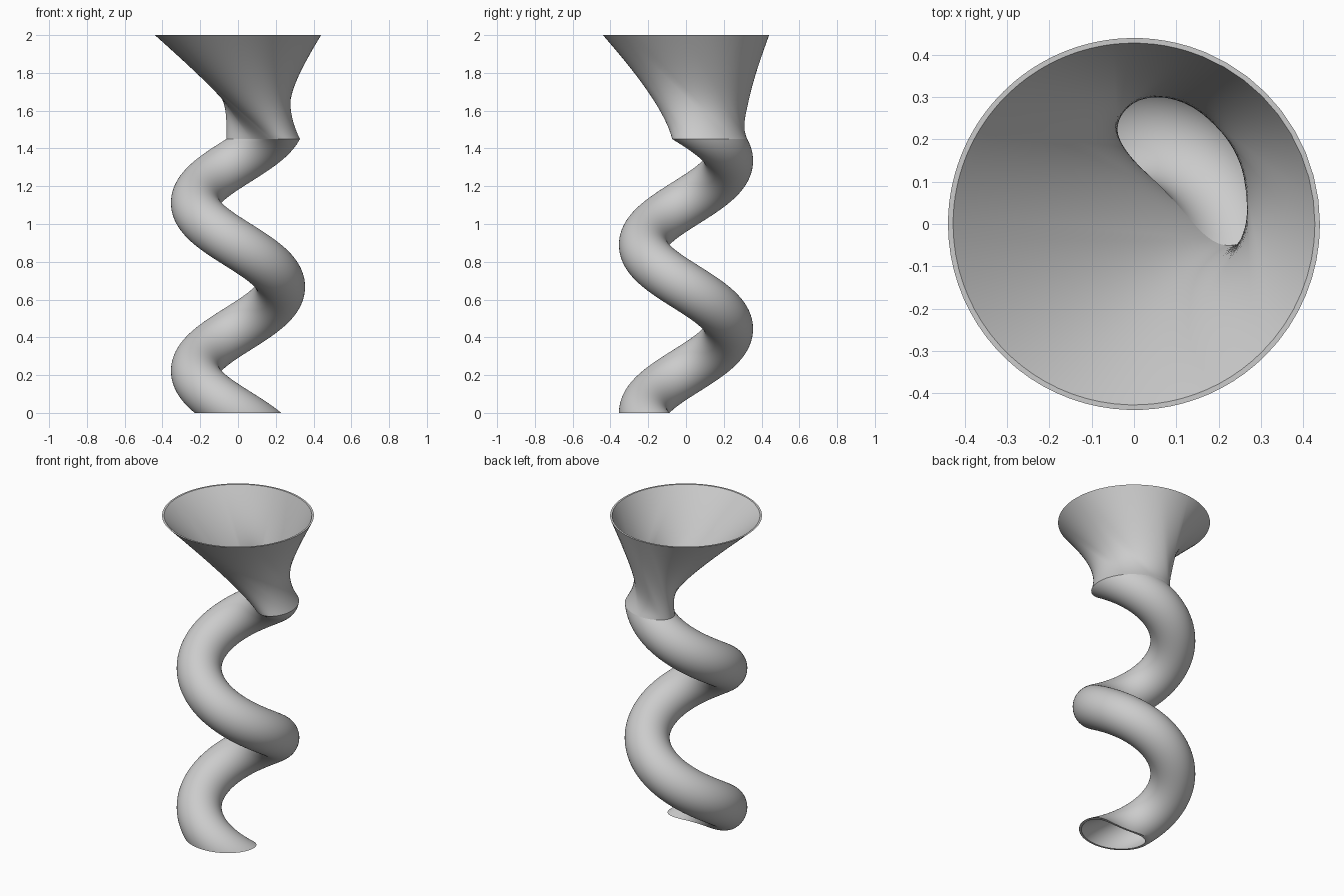
import bpy
import bmesh
from math import sin, cos, atan2, pi, radians

cube = bpy.data.objects.get("Cube")
if cube:
    bpy.data.objects.remove(cube, do_unlink=True)

COIL_R, TUBE_R, WALL = 0.225, 0.13, 0.012
PITCH, JOINT_Z, TOP_Z, RIM_R = 0.89, 1.45, 2.0, 0.44
SIDES, TUBE_STEPS, FUNNEL_STEPS = 96, 150, 24
RISE = PITCH / (2 * pi)
SLOPE = atan2(RISE, COIL_R)

# Where each angle round the tube meets the funnel rim (degrees)
RIM_MAP = [(-40, -90), (0, -45), (30, 0), (65, 70), (90, 95), (180, 138), (247, 180), (320, 270)]


def rim_angle(a):
    d = a if a <= 320 else a - 360
    for (a0, b0), (a1, b1) in zip(RIM_MAP, RIM_MAP[1:]):
        if a0 <= d <= a1:
            return radians(b0 + (b1 - b0) * (d - a0) / (a1 - a0))


def tube_point(deg, z, r):
    """Point where a coiled round tube crosses the level z."""
    a = radians(deg)
    turn = -pi / 2 - (z - r * sin(a) * cos(SLOPE)) / RISE
    out, along = COIL_R + r * cos(a), -r * sin(a) * sin(SLOPE)
    return (out * cos(turn) + along * sin(turn), out * sin(turn) - along * cos(turn), z)


ANGLES = [360 * i / SIDES for i in range(SIDES)]


def tube_ring(z, r):
    return [tube_point(d, z, r) for d in ANGLES]


def funnel_ring(f, r, rim):
    ring = []
    for d in ANGLES:
        x, y, z = tube_point(d, JOINT_Z, r)
        b = rim_angle(d)
        ring.append((x + (rim * cos(b) - x) * f, y + (rim * sin(b) - y) * f,
                     z + (TOP_Z - z) * f))
    return ring


def skin(name, rings, mat):
    bm = bmesh.new()
    loops = [[bm.verts.new(p) for p in ring] for ring in rings]
    for low, high in zip(loops, loops[1:]):
        for j in range(SIDES):
            k = (j + 1) % SIDES
            bm.faces.new((low[j], low[k], high[k], high[j]))
    mesh = bpy.data.meshes.new(name)
    bm.to_mesh(mesh)
    bm.free()
    mesh.materials.append(mat)
    obj = bpy.data.objects.new(name, mesh)
    bpy.context.collection.objects.link(obj)
    bpy.ops.object.select_all(action='DESELECT')
    obj.select_set(True)
    bpy.context.view_layer.objects.active = obj
    bpy.ops.object.shade_smooth_by_angle(angle=radians(40))


grey = bpy.data.materials.new("plain grey")
grey.use_nodes = True
colour = (0.6, 0.6, 0.6, 1)
grey.diffuse_color = colour
for node in grey.node_tree.nodes:
    if node.type == 'BSDF_PRINCIPLED':
        node.inputs["Base Color"].default_value = colour

# Hollow coiled tube: inner wall down, bottom lip, outer wall up
levels = [JOINT_Z * i / TUBE_STEPS for i in range(TUBE_STEPS + 1)]
inner = [tube_ring(z, TUBE_R - WALL) for z in reversed(levels)]
outer = [tube_ring(z, TUBE_R) for z in levels]
skin("spiral_tube", inner + outer, grey)

# Funnel: outer wall up, top lip, inner wall down
steps = [i / FUNNEL_STEPS for i in range(FUNNEL_STEPS + 1)]
outer = [funnel_ring(f, TUBE_R, RIM_R) for f in steps]
inner = [funnel_ring(f, TUBE_R - WALL, RIM_R - WALL) for f in reversed(steps)]
skin("funnel", outer + inner, grey)
